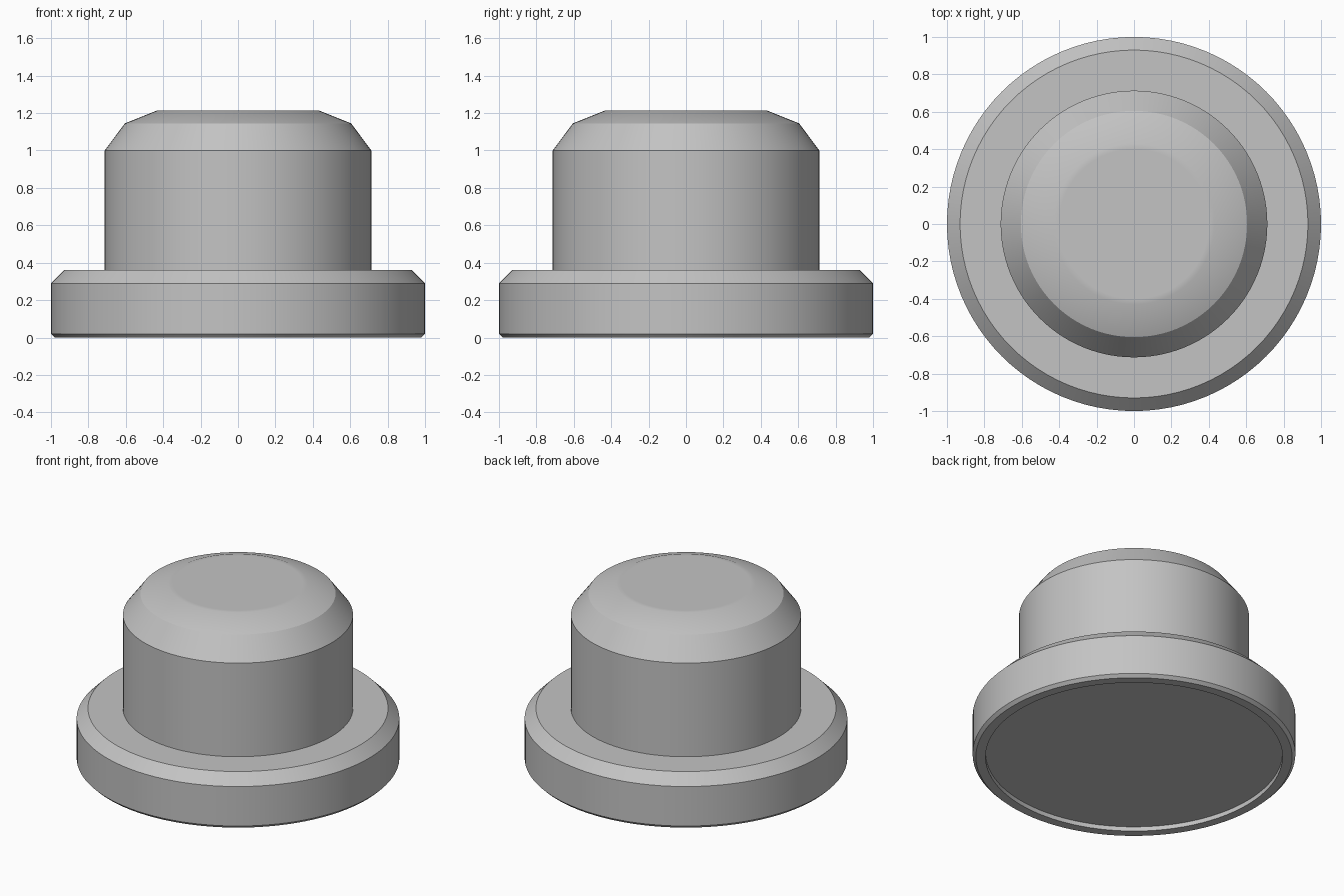
import bpy, bmesh, math

if "Cube" in bpy.data.objects:
    bpy.data.objects.remove(bpy.data.objects["Cube"])

SEGMENTS = 96

grey = bpy.data.materials.new("mid grey")
grey.diffuse_color = (0.55, 0.55, 0.55, 1)
grey.use_nodes = True
grey.node_tree.nodes["Principled BSDF"].inputs["Base Color"].default_value = grey.diffuse_color


def lathe(name, profile):
    """Revolve (radius, height) points around z; radius 0 ends close to a pole."""
    bm = bmesh.new()
    verts = [bm.verts.new((r, 0, z)) for r, z in profile]
    edges = [bm.edges.new(pair) for pair in zip(verts, verts[1:])]
    bmesh.ops.spin(bm, geom=verts + edges, cent=(0, 0, 0), axis=(0, 0, 1),
                   angle=math.tau, steps=SEGMENTS, use_duplicate=False)
    bmesh.ops.remove_doubles(bm, verts=bm.verts, dist=1e-5)
    bmesh.ops.recalc_face_normals(bm, faces=bm.faces)
    mesh = bpy.data.meshes.new(name)
    bm.to_mesh(mesh)
    bm.free()
    mesh.materials.append(grey)
    obj = bpy.data.objects.new(name, mesh)
    bpy.context.collection.objects.link(obj)
    bpy.ops.object.select_all(action='DESELECT')
    obj.select_set(True)
    bpy.context.view_layer.objects.active = obj
    bpy.ops.object.shade_smooth_by_angle(angle=math.radians(30))
    return obj


# One turned body: recessed underside, chamfered flange, plug wall, domed cap
lathe("flanged_plug", [
    (0, 0.03), (0.92, 0.03), (0.92, 0), (0.98, 0), (1, 0.02),
    (1, 0.29), (0.93, 0.36),
    (0.713, 0.36), (0.713, 1.0),
    (0.605, 1.145), (0.43, 1.215), (0.40, 1.215), (0, 1.215),
])
